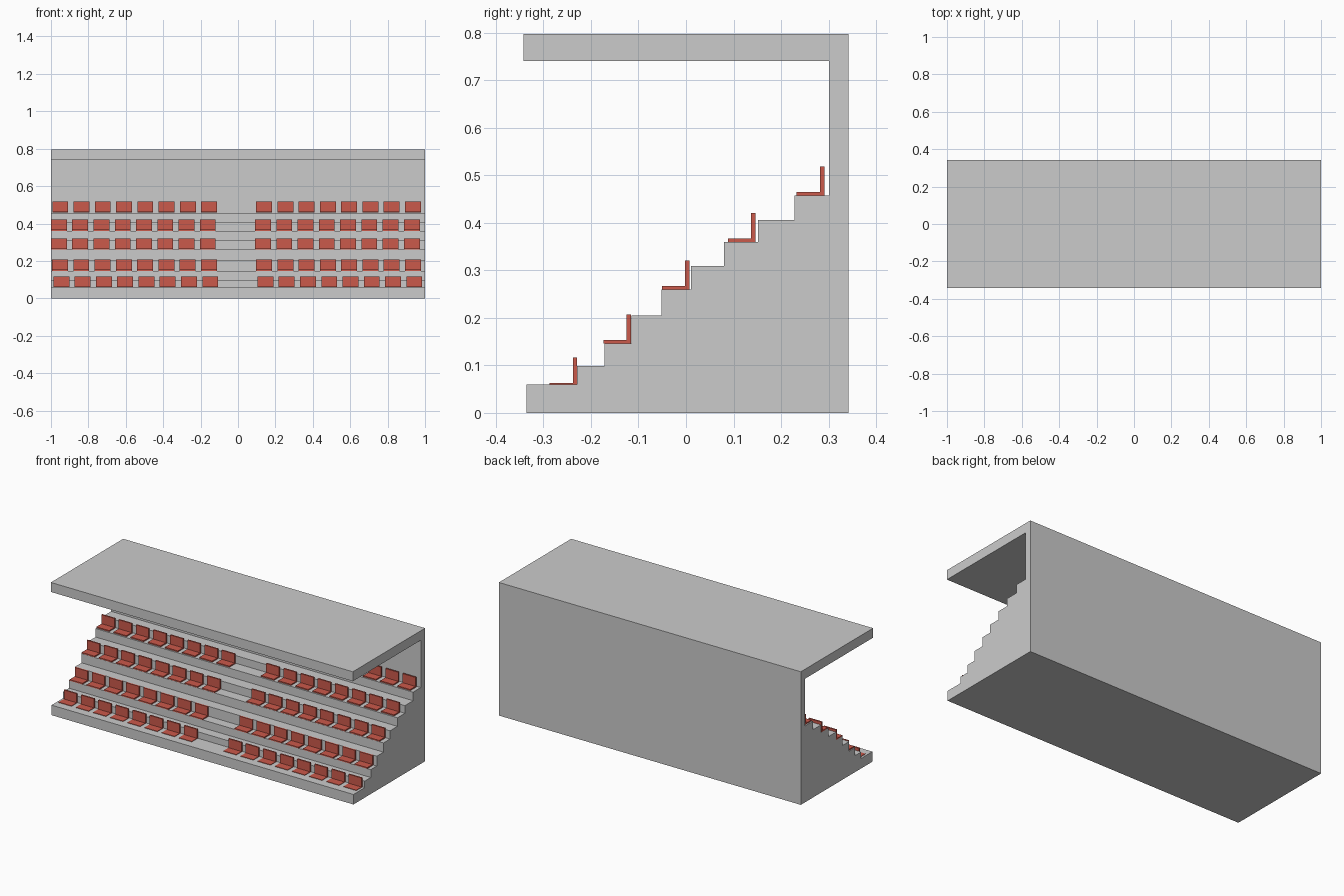
import bpy, bmesh

if "Cube" in bpy.data.objects:
    bpy.data.objects.remove(bpy.data.objects["Cube"])


def extrude_profile(name, points, x0, x1):
    """Mesh made by sweeping a (y, z) outline along x."""
    bm = bmesh.new()
    face = bm.faces.new([bm.verts.new((x0, y, z)) for y, z in points])
    swept = bmesh.ops.extrude_face_region(bm, geom=[face])
    verts = [v for v in swept["geom"] if isinstance(v, bmesh.types.BMVert)]
    bmesh.ops.translate(bm, verts=verts, vec=(x1 - x0, 0, 0))
    bmesh.ops.recalc_face_normals(bm, faces=bm.faces)
    mesh = bpy.data.meshes.new(name)
    bm.to_mesh(mesh)
    bm.free()
    return mesh


def add_object(name, mesh, location=(0, 0, 0)):
    obj = bpy.data.objects.new(name, mesh)
    obj.location = location
    bpy.context.collection.objects.link(obj)
    return obj


# Stand: stepped terrace, back wall and overhanging roof in one outline
# Each step is (front y, tread z)
steps = [(-0.336, 0.06), (-0.229, 0.099), (-0.172, 0.146), (-0.115, 0.205),
         (-0.052, 0.26), (0.01, 0.309), (0.08, 0.36), (0.151, 0.406),
         (0.228, 0.457)]
outline = [(0.342, 0), (-0.336, 0)]
for i, (y, z) in enumerate(steps):
    next_y = steps[i + 1][0] if i + 1 < len(steps) else 0.301
    outline += [(y, z), (next_y, z)]
outline += [(0.301, 0.74), (-0.342, 0.74), (-0.342, 0.797), (0.342, 0.797)]
add_object("grandstand", extrude_profile("grandstand", outline, -1, 1))

# Seat: L-shaped outline, origin at bottom front centre
width, pitch = 0.085, 0.1137
seat_outline = [(0, 0), (0.058, 0), (0.058, 0.061), (0.049, 0.061),
                (0.049, 0.007), (0, 0.007)]
seat_mesh = extrude_profile("seat", seat_outline, -width / 2, width / 2)
red = bpy.data.materials.new("seat_red")
red.diffuse_color = (0.6, 0.1, 0.07, 1)
red.use_nodes = True
red.node_tree.nodes["Principled BSDF"].inputs["Base Color"].default_value = red.diffuse_color
seat_mesh.materials.append(red)

# Rows: front y, base z, left block start x, right block start x
rows = [(-0.287, 0.056, -0.987, 0.104),
        (-0.174, 0.146, -0.994, 0.097),
        (-0.051, 0.260, -1.000, 0.091),
        (0.088, 0.360, -1.000, 0.091),
        (0.233, 0.458, -0.993, 0.097)]
for r, (y, z, left, right) in enumerate(rows):
    for side, start in (("left", left), ("right", right)):
        for i in range(8):
            x = start + width / 2 + i * pitch
            add_object(f"seat_row{r + 1}_{side}_{i + 1}", seat_mesh, (x, y, z))
